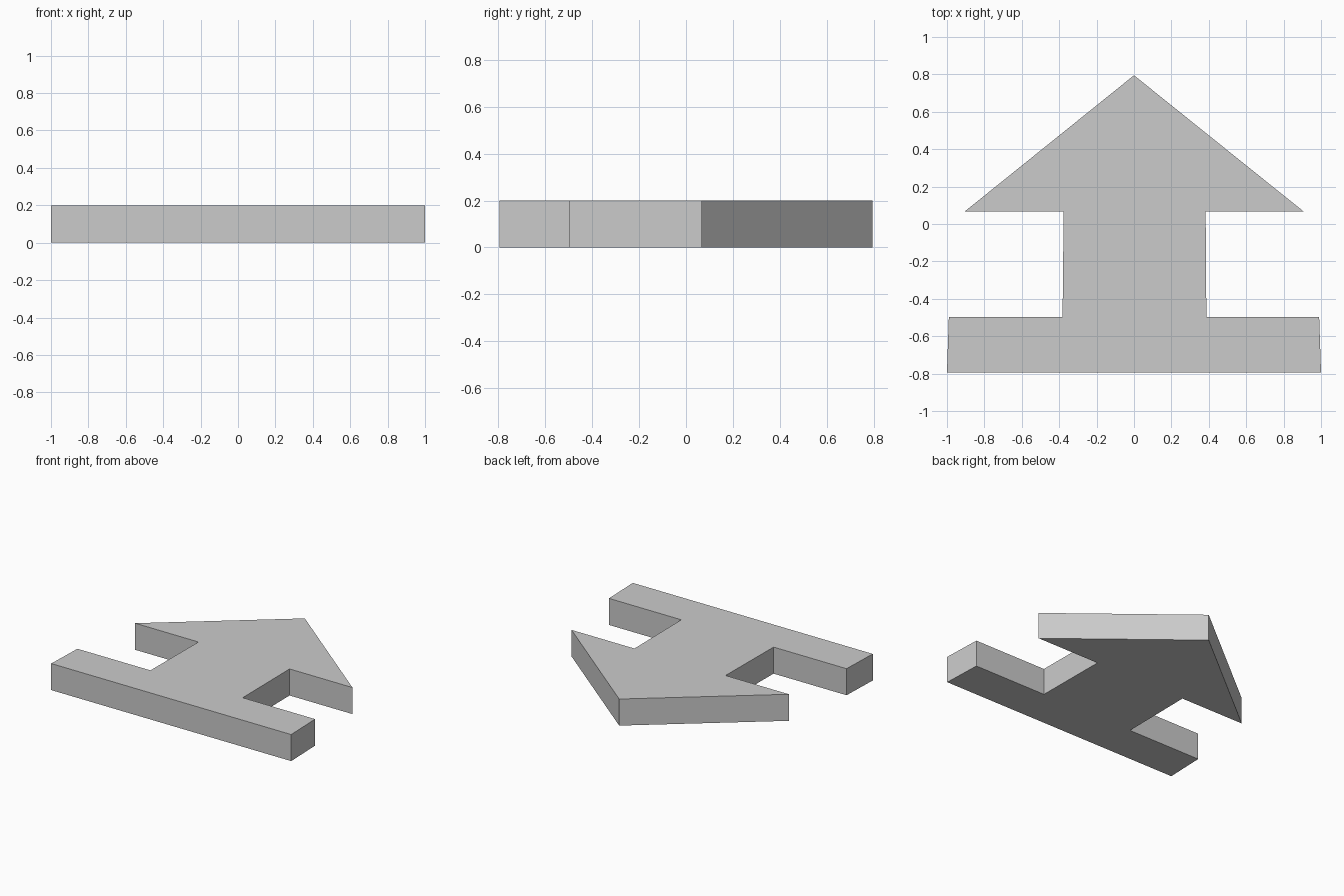
import bpy
import bmesh

cube = bpy.data.objects.get("Cube")
if cube:
    bpy.data.objects.remove(cube, do_unlink=True)

HEIGHT = 0.2

# Single flat grey
grey = bpy.data.materials.new("grey")
grey.use_nodes = True
colour = (0.6, 0.6, 0.6, 1)
grey.diffuse_color = colour
grey.node_tree.nodes["Principled BSDF"].inputs["Base Color"].default_value = colour


def extruded_plate(name, outline, height):
    """Solid plate standing on the ground, from an anticlockwise outline."""
    bm = bmesh.new()
    base = bm.faces.new([bm.verts.new((x, y, 0)) for x, y in outline])
    top = bmesh.ops.extrude_face_region(bm, geom=[base], use_keep_orig=True)
    moved = [v for v in top["geom"] if isinstance(v, bmesh.types.BMVert)]
    bmesh.ops.translate(bm, verts=moved, vec=(0, 0, height))
    bmesh.ops.recalc_face_normals(bm, faces=bm.faces)
    mesh = bpy.data.meshes.new(name)
    bm.to_mesh(mesh)
    bm.free()
    mesh.materials.append(grey)
    obj = bpy.data.objects.new(name, mesh)
    bpy.context.collection.objects.link(obj)
    return obj


# Wide foot bar, narrow stem and triangular head in one outline
outline = [
    (-1, -0.795), (1, -0.795), (0.99, -0.497),           # foot bar
    (0.387, -0.497), (0.383, 0.067),                     # stem, left side
    (0.907, 0.067), (0, 0.795), (-0.905, 0.067),         # head
    (-0.376, 0.067), (-0.382, -0.497), (-0.99, -0.497),  # stem, right side
]
extruded_plate("arrow_plate", outline, HEIGHT)
